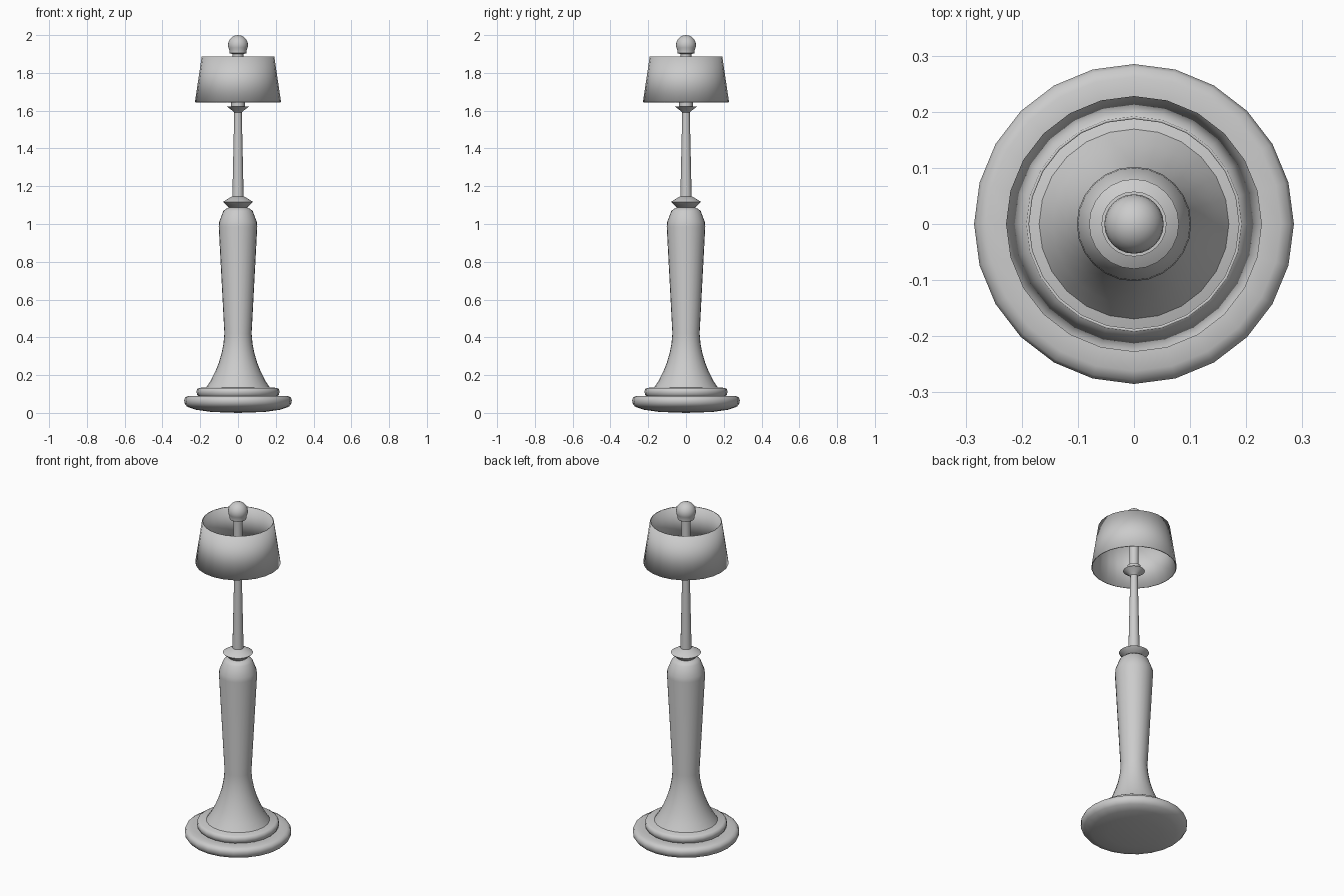
import bpy, bmesh, math

if "Cube" in bpy.data.objects:
    bpy.data.objects.remove(bpy.data.objects["Cube"])

SIDES = 24

def lathe(name, profile, angle=40):
    """Spin a list of (radius, z) points around the z axis."""
    bm = bmesh.new()
    rings = []
    for r, z in profile:
        if r == 0:
            rings.append([bm.verts.new((0, 0, z))] * SIDES)
        else:
            rings.append([bm.verts.new((r * math.cos(2 * math.pi * i / SIDES),
                                        r * math.sin(2 * math.pi * i / SIDES), z))
                          for i in range(SIDES)])
    for a, b in zip(rings, rings[1:]):
        for i in range(SIDES):
            j = (i + 1) % SIDES
            bm.faces.new(list(dict.fromkeys((a[i], a[j], b[j], b[i]))))
    bmesh.ops.recalc_face_normals(bm, faces=bm.faces)
    mesh = bpy.data.meshes.new(name)
    bm.to_mesh(mesh)
    bm.free()
    ob = bpy.data.objects.new(name, mesh)
    bpy.context.collection.objects.link(ob)
    bpy.ops.object.select_all(action='DESELECT')
    ob.select_set(True)
    bpy.context.view_layer.objects.active = ob
    bpy.ops.object.shade_smooth_by_angle(angle=math.radians(angle))
    return ob

# Rounded foot plate and the smaller moulding on it
lathe("base_disc", [(0, 0), (0.14, 0.005), (0.225, 0.017), (0.27, 0.033), (0.283, 0.05),
                    (0.285, 0.068), (0.279, 0.082), (0.262, 0.09), (0.23, 0.09), (0, 0.09)], 50)
lathe("base_ring", [(0, 0.085), (0.205, 0.085), (0.216, 0.096), (0.22, 0.112),
                    (0.216, 0.126), (0.205, 0.133), (0, 0.135)], 50)

# Flared column with rounded shoulder
lathe("column", [(0, 0.13), (0.17, 0.132), (0.145, 0.17), (0.122, 0.215), (0.102, 0.265),
                 (0.087, 0.315), (0.077, 0.365), (0.072, 0.42), (0.102, 0.985), (0.1, 1.01),
                 (0.078, 1.068), (0.065, 1.08), (0.045, 1.088), (0, 1.088)], 50)

# Pointed collar
lathe("collar", [(0, 1.08), (0.045, 1.085), (0.08, 1.117), (0.034, 1.145), (0, 1.145)], 50)

# Slim tapered stem with the flared cup
lathe("stem", [(0, 1.14), (0.03, 1.14), (0.02, 1.59), (0.03, 1.6), (0.058, 1.621),
               (0.036, 1.622), (0.036, 1.65), (0.025, 1.652), (0.025, 1.9), (0, 1.9)])

# Ball finial
ball = [(0.053 * math.cos(t), 1.947 + 0.053 * math.sin(t))
        for t in (math.radians(a) for a in range(-30, 90, 15))]
lathe("finial", [(0, 1.888), (0.028, 1.888), (0.028, 1.9), (0.044, 1.904), (0.046, 1.914)]
      + ball + [(0, 2.0)])

# Open tapered shade
shade = lathe("shade", [(0.228, 1.645), (0.192, 1.887)])
wall = shade.modifiers.new("wall", 'SOLIDIFY')
wall.thickness = 0.005
wall.offset = -1
